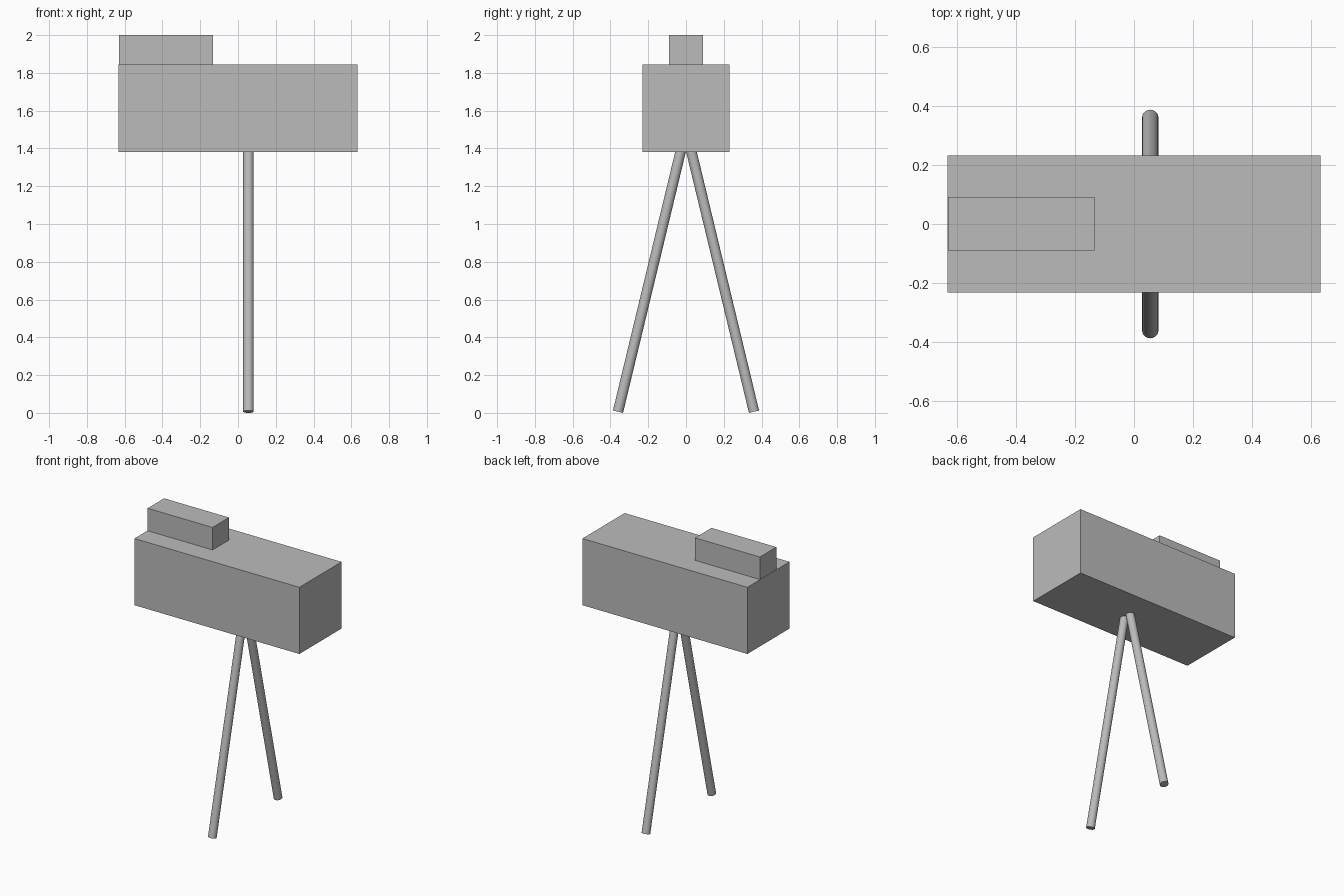
import bpy
from mathutils import Vector

if "Cube" in bpy.data.objects:
    bpy.data.objects.remove(bpy.data.objects["Cube"])

grey = bpy.data.materials.new("plain grey")
grey.diffuse_color = (0.5, 0.5, 0.5, 1)
grey.use_nodes = True
grey.node_tree.nodes["Principled BSDF"].inputs["Base Color"].default_value = grey.diffuse_color


def box(name, lo, hi):
    lo, hi = Vector(lo), Vector(hi)
    bpy.ops.mesh.primitive_cube_add(size=1, location=(lo + hi) / 2)
    ob = bpy.context.object
    ob.name = name
    ob.scale = hi - lo
    bpy.ops.object.transform_apply(location=False, rotation=False, scale=True)
    ob.data.materials.append(grey)


def rod(name, start, end, radius):
    start, end = Vector(start), Vector(end)
    axis = end - start
    bpy.ops.mesh.primitive_cylinder_add(vertices=32, radius=radius, depth=axis.length,
                                        location=(start + end) / 2)
    ob = bpy.context.object
    ob.name = name
    ob.rotation_euler = axis.to_track_quat('Z', 'Y').to_euler()
    ob.data.materials.append(grey)
    bpy.ops.object.shade_smooth_by_angle()


# Main housing and the smaller block on top
box("housing", (-0.632, -0.231, 1.382), (0.632, 0.231, 1.844))
box("top_block", (-0.63, -0.089, 1.844), (-0.133, 0.091, 2.0))

# Two splayed legs meeting under the housing
for side, name in ((-1, "front_leg"), (1, "back_leg")):
    rod(name, (0.055, side * 0.36, 0.0064), (0.055, side * 0.027, 1.39), 0.0275)
